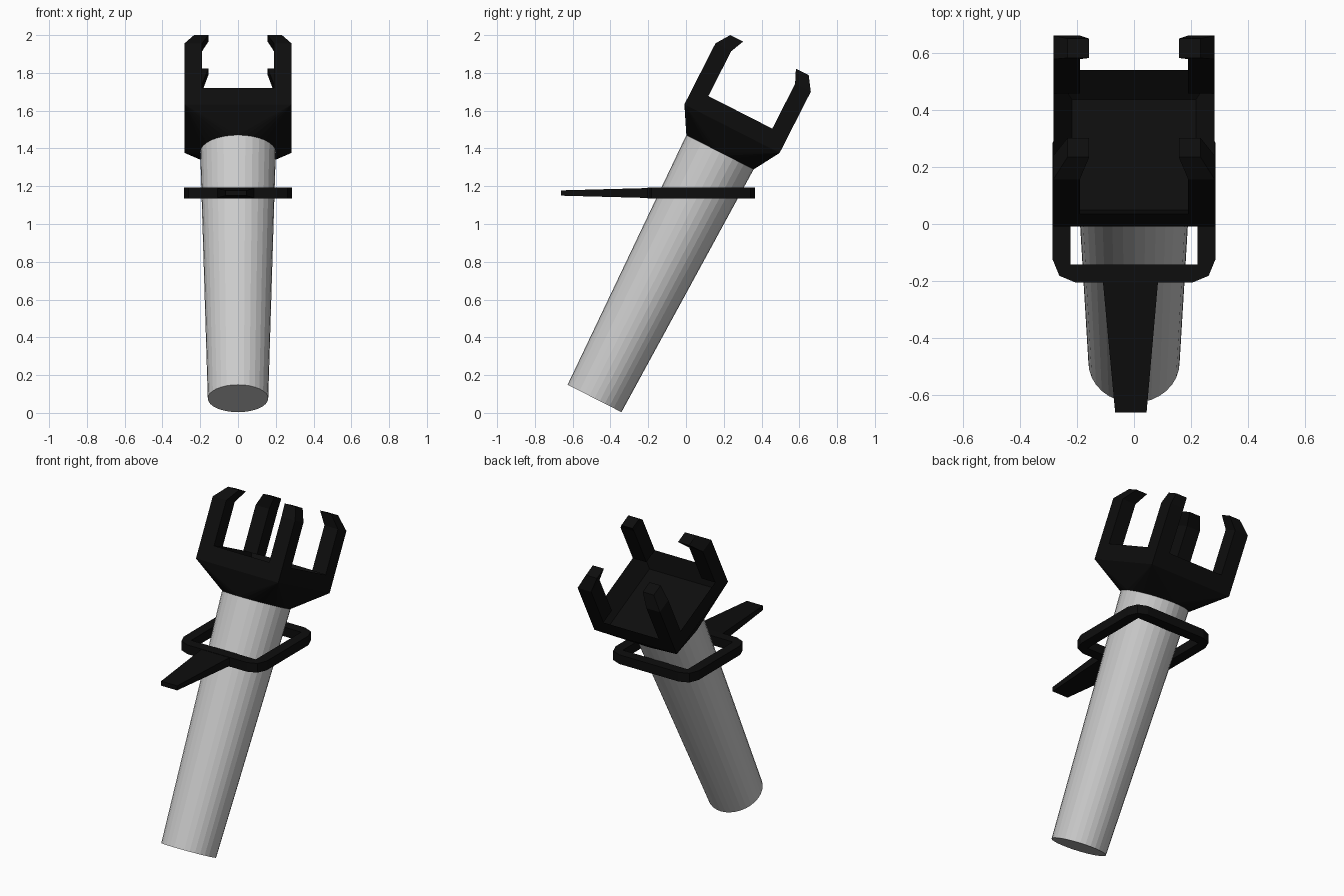
import bpy, bmesh
from math import radians, sin, cos, pi
from mathutils import Matrix

if "Cube" in bpy.data.objects:
    bpy.data.objects.remove(bpy.data.objects["Cube"])

black = bpy.data.materials.new("black")
black.diffuse_color = (0.004, 0.004, 0.004, 1)
black.use_nodes = True
black.node_tree.nodes["Principled BSDF"].inputs["Base Color"].default_value = black.diffuse_color

# Tilted frame: origin at the centre of the handle's upper end
TILT = Matrix.Translation((0, 0.18, 1.38)) @ Matrix.Rotation(radians(-27), 4, 'X')


def finish(name, bm, matrix=Matrix(), mat=None):
    bmesh.ops.recalc_face_normals(bm, faces=bm.faces[:])
    me = bpy.data.meshes.new(name)
    bm.transform(matrix)
    bm.to_mesh(me)
    bm.free()
    ob = bpy.data.objects.new(name, me)
    bpy.context.collection.objects.link(ob)
    if mat:
        me.materials.append(mat)
    return ob


def loft(bm, loops, caps=True):
    """Skin a list of equal-length point loops; without caps it closes on itself."""
    rings = [[bm.verts.new(p) for p in loop] for loop in loops]
    pairs = list(zip(rings, rings[1:]))
    if caps:
        bm.faces.new(rings[0])
        bm.faces.new(rings[-1])
    else:
        pairs.append((rings[-1], rings[0]))
    n = len(rings[0])
    for a, b in pairs:
        for i in range(n):
            bm.faces.new((a[i], a[(i + 1) % n], b[(i + 1) % n], b[i]))


def rect(x0, x1, y0, y1, z):
    return [(x0, y0, z), (x1, y0, z), (x1, y1, z), (x0, y1, z)]


def circle(r, z, n=32):
    return [(r * cos(2 * pi * i / n), r * sin(2 * pi * i / n), z) for i in range(n)]


# Tapered round handle
bm = bmesh.new()
loft(bm, [circle(0.16, -1.463), circle(0.2, 0)])
finish("handle", bm, TILT)

# Socket: round base flaring to a square cup with a sunken floor
H, IN, RIM = 0.283, 0.19, 0.237
bm = bmesh.new()
for p in circle(0.2, 0) + rect(-H, H, -H, H, 0.14) + rect(-H, H, -H, H, RIM):
    bm.verts.new(p)
bmesh.ops.convex_hull(bm, input=bm.verts[:])
bmesh.ops.dissolve_limit(bm, angle_limit=0.01, verts=bm.verts[:], edges=bm.edges[:])
bmesh.ops.recalc_face_normals(bm, faces=bm.faces[:])
top = max(bm.faces, key=lambda f: f.calc_center_median().z)
bmesh.ops.inset_individual(bm, faces=[top], thickness=H - IN)
bmesh.ops.translate(bm, verts=top.verts[:], vec=(0, 0, -0.1))
finish("socket", bm, TILT, black)

# Four corner prongs with tips bent inward
for sx in (-1, 1):
    for sy in (-1, 1):
        bm = bmesh.new()
        loft(bm, [[(x * sx, y * sy, z) for x, y, z in rect(a, b, a, b, h)]
                  for a, b, h in ((IN, H, RIM), (IN, H, 0.503), (0.157, 0.233, 0.577))])
        finish("prong", bm, TILT, black)

# Level square collar with rounded outer corners
outer, inner = [], []
for k in range(4):
    mid = pi / 4 + k * pi / 2
    sx, sy = (1 if cos(mid) > 0 else -1), (1 if sin(mid) > 0 else -1)
    for j in (-1, 0, 1):
        t = mid + j * pi / 4
        outer.append((sx * 0.205 + 0.08 * cos(t), 0.08 + sy * 0.205 + 0.08 * sin(t)))
        inner.append((sx * 0.222, 0.08 + sy * 0.222))
Z0, Z1 = 1.135, 1.192
bm = bmesh.new()
loft(bm, [[(x, y, z) for x, y in pts] for pts, z in
          ((outer, Z0), (outer, Z1), (inner, Z1), (inner, Z0))], caps=False)
bmesh.ops.remove_doubles(bm, verts=bm.verts[:], dist=0.0001)
finish("collar", bm, mat=black)

# Tapered tab on the front of the collar
bm = bmesh.new()
loft(bm, [[(x0, y, z0), (x1, y, z0), (x1, y, z1), (x0, y, z1)] for x0, x1, y, z0, z1 in
          ((-0.112, 0.087, -0.17, 1.137, 1.191), (-0.066, 0.044, -0.661, 1.15, 1.178))])
finish("collar_tab", bm, mat=black)
